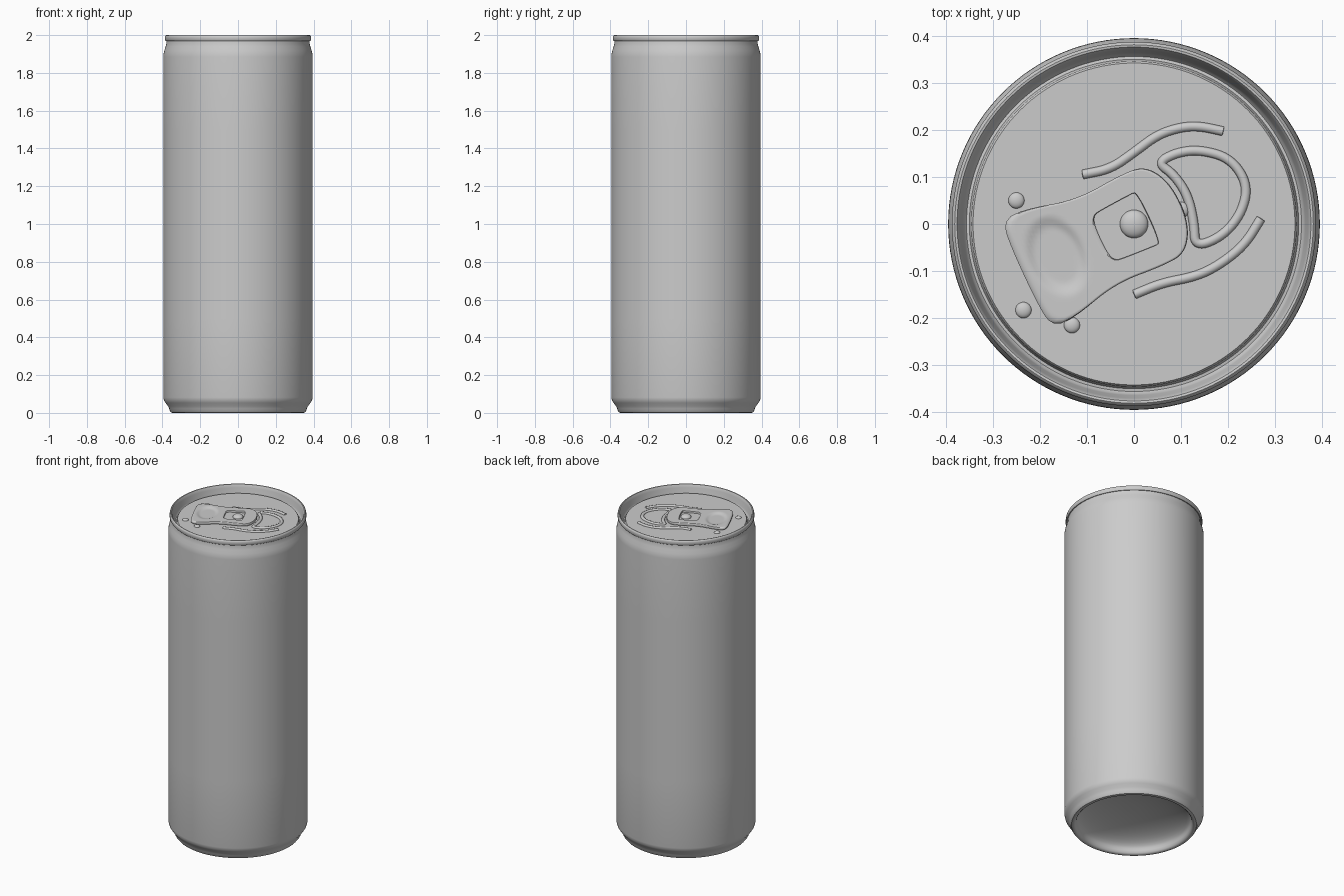
import bpy, bmesh, math
from mathutils import Vector

if "Cube" in bpy.data.objects:
    bpy.data.objects.remove(bpy.data.objects["Cube"])

PANEL = 1.958              # height of the lid panel
TILT = math.radians(25)    # direction the pull tab points


def finish(name, bm, angle=40):
    bmesh.ops.recalc_face_normals(bm, faces=bm.faces)
    me = bpy.data.meshes.new(name)
    bm.to_mesh(me)
    bm.free()
    ob = bpy.data.objects.new(name, me)
    bpy.context.collection.objects.link(ob)
    bpy.ops.object.select_all(action='DESELECT')
    ob.select_set(True)
    bpy.context.view_layer.objects.active = ob
    bpy.ops.object.shade_smooth_by_angle(angle=math.radians(angle))
    return ob


def bridge(bm, rings):
    for a, b in zip(rings, rings[1:]):
        n = len(a)
        for i in range(n):
            bm.faces.new((a[i], a[(i + 1) % n], b[(i + 1) % n], b[i]))


def lathe(name, profile, cap_start=False, cap_end=False, n=128, angle=40):
    bm = bmesh.new()
    rings = [[bm.verts.new((r * math.cos(2 * math.pi * i / n), r * math.sin(2 * math.pi * i / n), z))
              for i in range(n)] for r, z in profile]
    bridge(bm, rings)
    if cap_start:
        bm.faces.new(rings[0])
    if cap_end:
        bm.faces.new(rings[-1])
    return finish(name, bm, angle)


def chaikin(pts, closed=True, times=3):
    pts = [Vector(p) for p in pts]
    for _ in range(times):
        out = [] if closed else [pts[0]]
        for i in range(len(pts) if closed else len(pts) - 1):
            a, b = pts[i], pts[(i + 1) % len(pts)]
            out += [a.lerp(b, .25), a.lerp(b, .75)]
        pts = out if closed else out + [pts[-1]]
    return pts


# Can body: domed base, foot, straight wall and neck
dome = [(0.325 * math.sin(t), 0.02 + 0.09 * math.cos(t))
        for t in [math.pi / 2 * k / 12 for k in range(1, 13)]]
body = dome + [(0.330, 0.008), (0.337, 0.001), (0.345, 0), (0.354, 0.002), (0.360, 0.010),
               (0.364, 0.022), (0.371, 0.036), (0.384, 0.053), (0.392, 0.066), (0.395, 0.082),
               (0.395, 0.5), (0.395, 1.0), (0.395, 1.5), (0.395, 1.885), (0.394, 1.900),
               (0.390, 1.918), (0.383, 1.940), (0.379, 1.955), (0.378, 1.975)]
lathe("can_body", body, cap_start=True)

# Lid: rolled rim, sloping wall, countersink groove and flat panel
lid = [(0.378, 1.971), (0.384, 1.970), (0.387, 1.974), (0.387, 1.990), (0.385, 1.997), (0.381, 2.0),
       (0.376, 1.999), (0.373, 1.994), (0.370, 1.980), (0.364, 1.950), (0.361, 1.938), (0.356, 1.932),
       (0.350, 1.933), (0.347, 1.940), (0.346, PANEL - 0.005), (0.342, PANEL), (0.2, PANEL)]
lathe("lid", lid, cap_end=True)


# Raised beads on the lid panel
def bead(name, pts, closed=False, r=0.009):
    path = chaikin([(x, y, PANEL) for x, y in pts], closed, 3)
    n, bm, rings = len(path), bmesh.new(), []
    for i, p in enumerate(path):
        a = path[i - 1] if closed or i else p
        b = path[(i + 1) % n] if closed or i < n - 1 else p
        t = (b - a).normalized()
        side = Vector((-t.y, t.x, 0))
        w = r if closed or 0 < i < n - 1 else r * 0.5
        rings.append([bm.verts.new(p + side * (w * 1.1 * math.cos(k * math.pi / 4))
                                   + Vector((0, 0, w * 0.9 * math.sin(k * math.pi / 4)))) for k in range(8)])
    bridge(bm, rings + rings[:1] if closed else rings)
    if not closed:
        bm.faces.new(rings[0])
        bm.faces.new(rings[-1])
    finish(name, bm, 60)


bead("upper_bead", [(-.11, .105), (-.05, .117), (0, .152), (.05, .19), (.1, .206), (.14, .208), (.19, .197)])
bead("lower_bead", [(0, -.15), (.06, -.125), (.13, -.112), (.18, -.088), (.235, -.045), (.27, .012)])
bead("mouth_bead", [(.05, .13), (.09, .152), (.14, .158), (.205, .14), (.242, .085), (.23, .025),
                    (.19, -.025), (.13, -.05), (.128, .0), (.115, .06), (.085, .105)], True)


# Small round bumps and the rivet
def button(name, x, y, z, r, h):
    bm = bmesh.new()
    bmesh.ops.create_uvsphere(bm, u_segments=32, v_segments=16, radius=1)
    for v in bm.verts:
        v.co = Vector((x + v.co.x * r, y + v.co.y * r, z + v.co.z * h))
    finish(name, bm)


for i, (x, y) in enumerate([(-.25, .05), (-.132, -.215), (-.235, -.183), (.10, .03)]):
    button(f"lid_bump_{i + 1}", x, y, PANEL, 0.017, 0.009)
button("rivet", 0, 0, PANEL + 0.012, 0.030, 0.016)

# Pull tab: rings blended from the outer outline to the rivet window
outline = chaikin([(-.258, -.07), (-.258, .07), (-.25, .125), (-.2, .128), (-.09, .098), (.02, .107), (.075, .102),
                   (.108, .045), (.108, -.045), (.075, -.102), (.02, -.107), (-.09, -.098), (-.2, -.128),
                   (-.25, -.125)])
window = chaikin([(-.078, -.03), (-.078, .03), (-.07, .053), (-.05, .056), (.02, .06), (.034, .06),
                  (.034, -.06), (.02, -.06), (-.05, -.056), (-.07, -.053)])
CENTRE = Vector((-.02, 0))


def ray(poly, a):
    d = Vector((math.cos(a), math.sin(a)))
    best = 0
    for p, q in zip(poly, poly[1:] + poly[:1]):
        p, e = Vector(p) - CENTRE, Vector(q) - Vector(p)
        den = d.x * e.y - d.y * e.x
        if abs(den) > 1e-9:
            s = (p.x * e.y - p.y * e.x) / den
            u = (p.x * d.y - p.y * d.x) / den
            if s > 0 and -1e-6 <= u <= 1 + 1e-6:
                best = max(best, s)
    return CENTRE + d * best


def well(p):   # shallow oval finger well in the tail
    d = math.hypot((p.x + .177) / .064, (p.y - .008) / .092)
    t = min(1, max(0, (1 - d) / .35))
    return -0.008 * t * t * (3 - 2 * t)


N = 128
angles = [2 * math.pi * i / N for i in range(N)]
outer = [ray([p.xy for p in outline], a) for a in angles]
inner = [ray([p.xy for p in window], a) for a in angles]
c, s = math.cos(TILT), math.sin(TILT)
bm = bmesh.new()


def tab_ring(t, h, use_well=False):
    ring = []
    for o, w in zip(outer, inner):
        p = o.lerp(w, t)
        ring.append(bm.verts.new((c * p.x - s * p.y, s * p.x + c * p.y,
                                  PANEL + h + (well(p) if use_well else 0))))
    return ring


rings = [tab_ring(.1, .004), tab_ring(.02, .005), tab_ring(0, .009), tab_ring(0, .015), tab_ring(.025, .0195)]
rings += [tab_ring(.07 + .91 * k / 24, .021, True) for k in range(25)]
rings += [tab_ring(1, .018), tab_ring(1, .011)]
bridge(bm, rings)
bm.faces.new(rings[0])
bm.faces.new(rings[-1])
finish("pull_tab", bm)
